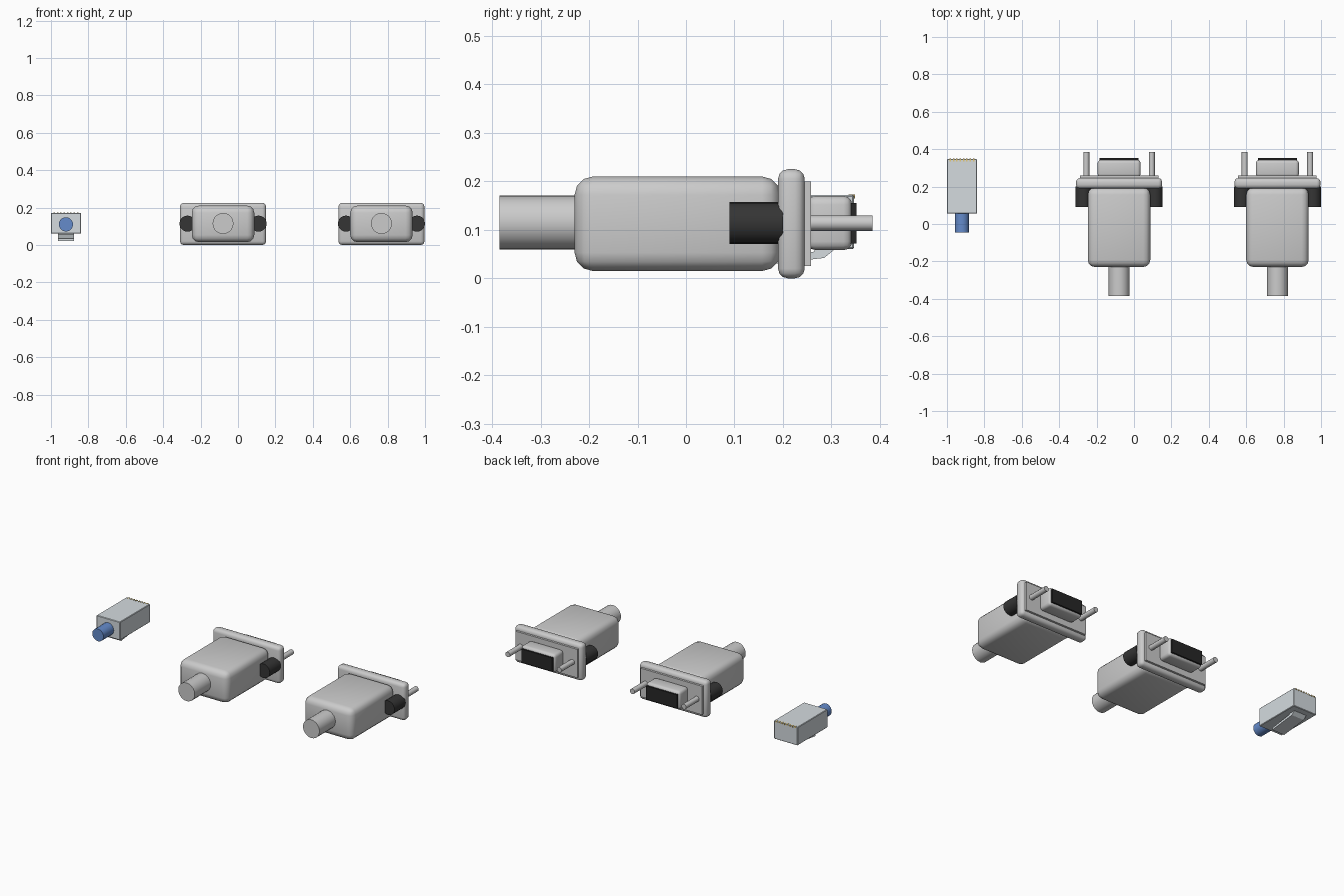
import bpy, bmesh, math
from mathutils import Matrix, Vector

if "Cube" in bpy.data.objects:
    bpy.data.objects.remove(bpy.data.objects["Cube"])


def material(name, rgb):
    m = bpy.data.materials.new(name)
    m.diffuse_color = (*rgb, 1)
    m.use_nodes = True
    m.node_tree.nodes["Principled BSDF"].inputs["Base Color"].default_value = m.diffuse_color
    return m


BLACK = material("black_plastic", (0.02, 0.02, 0.02))
DARK = material("dark_rubber", (0.035, 0.035, 0.035))
BLUE = material("blue_cable", (0.13, 0.26, 0.6))
CLEAR = material("pale_plastic", (0.66, 0.71, 0.74))
GOLD = material("gold", (0.8, 0.6, 0.2))


def add(name, bm, mat=None, smooth=True):
    bmesh.ops.recalc_face_normals(bm, faces=bm.faces)
    me = bpy.data.meshes.new(name)
    bm.to_mesh(me)
    bm.free()
    ob = bpy.data.objects.new(name, me)
    bpy.context.collection.objects.link(ob)
    if mat:
        me.materials.append(mat)
    if smooth:
        bpy.ops.object.select_all(action='DESELECT')
        ob.select_set(True)
        bpy.context.view_layer.objects.active = ob
        bpy.ops.object.shade_smooth_by_angle(angle=math.radians(35))
    return ob


def box(name, x, y, z, mat=None, bevel=0, segments=3):
    """Box from (min, max) ranges, all edges optionally rounded."""
    bm = bmesh.new()
    bmesh.ops.create_cube(bm, size=1)
    for v in bm.verts:
        v.co = Vector([(r[0] + r[1]) / 2 + c * (r[1] - r[0])
                       for c, r in zip(v.co, (x, y, z))])
    if bevel:
        bmesh.ops.bevel(bm, geom=bm.edges[:], offset=bevel, segments=segments,
                        profile=0.5, affect='EDGES')
    return add(name, bm, mat)


def rod(name, x, z, y0, y1, r, mat=None, sides=20):
    """Cylinder lying along y."""
    bm = bmesh.new()
    m = Matrix.Translation((x, (y0 + y1) / 2, z)) @ Matrix.Rotation(math.pi / 2, 4, 'X')
    bmesh.ops.create_cone(bm, cap_ends=True, segments=sides, radius1=r, radius2=r,
                          depth=y1 - y0, matrix=m)
    return add(name, bm, mat)


def extrude_x(name, profile, x0, x1, mat=None):
    """Extrude a (y, z) outline along x."""
    bm = bmesh.new()
    f = bm.faces.new([bm.verts.new((x0, y, z)) for y, z in profile])
    g = bmesh.ops.extrude_face_region(bm, geom=[f])
    bmesh.ops.translate(bm, vec=(x1 - x0, 0, 0),
                        verts=[e for e in g["geom"] if isinstance(e, bmesh.types.BMVert)])
    return add(name, bm, mat, smooth=False)


# Two identical multi-pin connectors
for tag, cx in (("middle", -0.08), ("right", 0.767)):
    def span(h):
        return (cx - h, cx + h)
    box(f"{tag}_hood", span(0.167), (-0.23, 0.195), (0.015, 0.21), bevel=0.038)
    box(f"{tag}_flange", span(0.23), (0.19, 0.245), (0, 0.225), bevel=0.02)
    box(f"{tag}_face_plate", span(0.21), (0.24, 0.258), (0.025, 0.2))
    box(f"{tag}_metal_shell", span(0.115), (0.25, 0.343), (0.058, 0.17), bevel=0.018)
    box(f"{tag}_socket_insert", span(0.105), (0.30, 0.352), (0.072, 0.155), BLACK)
    rod(f"{tag}_cable", cx, 0.115, -0.385, -0.2, 0.056)
    for side, s in (("left", -1), ("right", 1)):
        rod(f"{tag}_{side}_thumb_grip", cx + s * 0.19, 0.114, 0.09, 0.2, 0.043, DARK)
        rod(f"{tag}_{side}_screw", cx + s * 0.175, 0.114, 0.2, 0.385, 0.016, sides=12)

# Small network plug
PX = -0.92
box("plug_body", (-1, -0.84), (0.055, 0.347), (0.06, 0.172), CLEAR, bevel=0.003, segments=1)
rod("plug_cable", PX, 0.11, -0.045, 0.08, 0.038, BLUE)
extrude_x("plug_latch", [(0.31, 0.062), (0.285, 0.042), (0.12, 0.022),
                         (0.12, 0.034), (0.265, 0.055), (0.265, 0.062)],
          PX - 0.042, PX + 0.042, CLEAR)
for i in range(8):
    x = PX + (i - 3.5) * 0.018
    box(f"plug_contact_{i + 1}", (x - 0.004, x + 0.004), (0.335, 0.349), (0.165, 0.173), GOLD)
